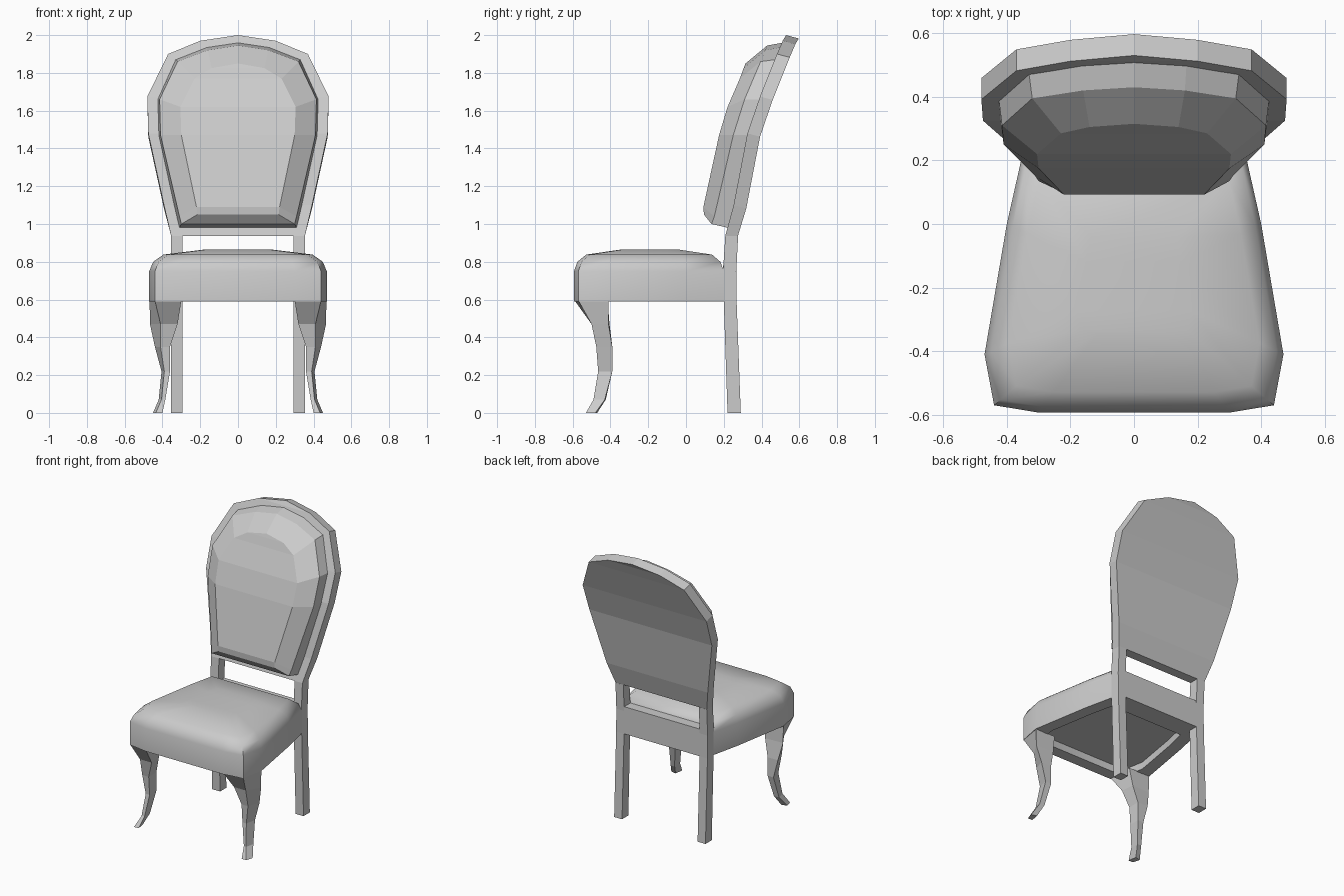
import bpy, bmesh, math

if "Cube" in bpy.data.objects:
    bpy.data.objects.remove(bpy.data.objects["Cube"])


def loft(name, rings, smooth=None):
    """Skin a stack of equal-sized rings; both ends are capped with strips."""
    bm = bmesh.new()
    vs = [[bm.verts.new(p) for p in r] for r in rings]
    n = len(rings[0])
    for a, b in zip(vs, vs[1:]):
        for i in range(n):
            j = (i + 1) % n
            bm.faces.new((a[i], a[j], b[j], b[i]))
    for r in (vs[0], vs[-1]):
        for i in range((n + 1) // 2 - 1):
            quad = [r[i], r[i + 1], r[n - 2 - i], r[n - 1 - i]]
            bm.faces.new(list(dict.fromkeys(quad)))
    bmesh.ops.recalc_face_normals(bm, faces=bm.faces)
    me = bpy.data.meshes.new(name)
    bm.to_mesh(me)
    bm.free()
    ob = bpy.data.objects.new(name, me)
    bpy.context.collection.objects.link(ob)
    if smooth:
        me.shade_smooth()
        me.set_sharp_from_angle(angle=math.radians(smooth))
    return ob


def mirrored(half):
    """Close a right-hand half outline by mirroring it across x = 0."""
    return half + [(-x, y, z) for x, y, z in reversed(half) if x > 0]


def box_ring(x0, x1, y0, y1, z):
    return [(x0, y0, z), (x1, y0, z), (x1, y1, z), (x0, y1, z)]


# Seat: rounded cushion block, hollow underneath
outline = [(.30, -.593), (.44, -.57), (.47, -.41), (.40, 0), (.355, .20)]
levels = [(.80, .64), (.80, .59), (1, .59), (1, .75), (.955, .80),
          (.84, .838), (.38, .865)]
cy = -.19
loft("seat", [mirrored([(x * s, cy + (y - cy) * s, z) for x, y in outline])
              for s, z in levels], smooth=50)

# Curved front legs: four-sided sections from foot to seat
leg = [
    (0, (.40, -.53), (.435, -.53), (.45, -.48), (.41, -.47)),
    (.07, (.385, -.485), (.405, -.49), (.42, -.43), (.385, -.425)),
    (.22, (.36, -.465), (.39, -.465), (.405, -.39), (.36, -.39)),
    (.35, (.36, -.475), (.41, -.475), (.44, -.39), (.36, -.39)),
    (.47, (.32, -.50), (.41, -.50), (.466, -.41), (.33, -.405)),
    (.595, (.30, -.59), (.44, -.57), (.468, -.41), (.31, -.415)),
]
# Back posts: depth changes with height
post = [(0, .22, .29), (.59, .20, .268), (.75, .196, .266), (.937, .208, .276)]
for side, s in (("right", 1), ("left", -1)):
    loft("front_leg_" + side,
         [[(s * x, y, z) for x, y in pts] for z, *pts in leg])
    loft("back_post_" + side,
         [box_ring(s * .293, s * .354, y0, y1, z) for z, y0, y1 in post])

# Rail joining the back posts behind the seat
loft("back_rail", [box_ring(-.295, .295, .199, .267, .59),
                   box_ring(-.295, .295, .197, .266, .78)])

# Backrest board: leaning, rounded outline with even thickness
front = [(.354, .208, .937), (.392, .252, 1.10), (.475, .325, 1.48),
         (.48, .392, 1.675), (.37, .482, 1.90), (.20, .512, 1.97),
         (0, .530, 2.0)]
back = [(x, y + .067, z - .018 * (z > 1)) for x, y, z in front]
loft("backrest_board", [mirrored(front), mirrored(back)])

# Backrest pad: outer edge on the board, shoulder, then raised face
pad_base = [(.31, .222, .98), (.32, .235, 1.02), (.42, .33, 1.47),
            (.425, .392, 1.66), (.33, .472, 1.87), (.165, .50, 1.935),
            (0, .512, 1.96)]
pad_shoulder = [(.30, .135, 1.0), (.31, .15, 1.04), (.41, .25, 1.47),
                (.415, .31, 1.66), (.32, .395, 1.86), (.16, .42, 1.92),
                (0, .43, 1.945)]
pad_face = [(.215, .095, 1.05), (.22, .092, 1.09), (.30, .175, 1.47),
            (.305, .22, 1.62), (.23, .285, 1.77), (.14, .305, 1.825),
            (0, .315, 1.85)]
loft("backrest_pad", [mirrored(r) for r in (pad_base, pad_shoulder, pad_face)])
